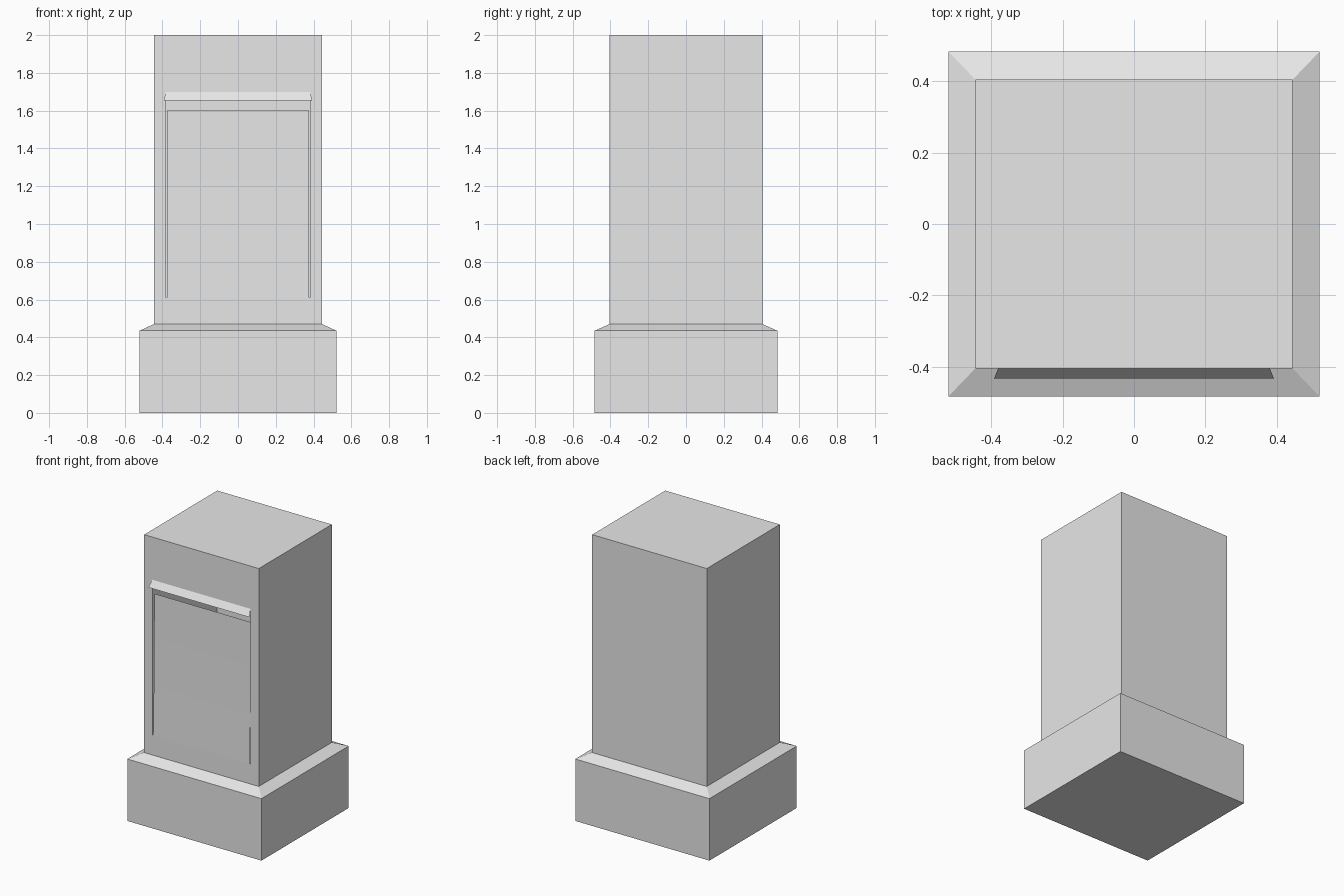
import bpy
import bmesh

cube = bpy.data.objects.get("Cube")
if cube:
    bpy.data.objects.remove(cube, do_unlink=True)

grey = bpy.data.materials.new("light grey")
grey.use_nodes = True
grey.diffuse_color = (0.8, 0.8, 0.8, 1)
grey.node_tree.nodes["Principled BSDF"].inputs["Base Color"].default_value = (0.8, 0.8, 0.8, 1)


def finish(name, bm, smooth=False):
    mesh = bpy.data.meshes.new(name)
    bm.to_mesh(mesh)
    bm.free()
    mesh.materials.append(grey)
    for poly in mesh.polygons:
        poly.use_smooth = smooth
    obj = bpy.data.objects.new(name, mesh)
    bpy.context.collection.objects.link(obj)
    return obj


def ring(bm, hx, hy, z):
    corners = ((-hx, -hy), (hx, -hy), (hx, hy), (-hx, hy))
    return [bm.verts.new((x, y, z)) for x, y in corners]


def bridge(bm, a, b, sides):
    for i in sides:
        j = (i + 1) % 4
        bm.faces.new((a[i], a[j], b[j], b[i]))


SHAFT_X, SHAFT_Y, LEDGE, TOP = 0.445, 0.405, 0.47, 2.0
HOLE_X, HOLE_LOW, HOLE_HIGH = 0.381, 0.61, 1.70

# Plinth with sloped ledge
bm = bmesh.new()
rings = [ring(bm, 0.521, 0.484, 0), ring(bm, 0.521, 0.484, 0.435),
         ring(bm, SHAFT_X, SHAFT_Y, LEDGE)]
bm.faces.new(reversed(rings[0]))
for low, high in zip(rings, rings[1:]):
    bridge(bm, low, high, range(4))
finish("plinth", bm)

# Hollow shaft: closed sides and top, front face framed around an opening
bm = bmesh.new()
low, high = ring(bm, SHAFT_X, SHAFT_Y, LEDGE), ring(bm, SHAFT_X, SHAFT_Y, TOP)
bridge(bm, low, high, (1, 2, 3))
bm.faces.new(high)
outer = [low[0], low[1], high[1], high[0]]
inner = [bm.verts.new((x, -SHAFT_Y, z)) for x, z in
         ((-HOLE_X, HOLE_LOW), (HOLE_X, HOLE_LOW), (HOLE_X, HOLE_HIGH), (-HOLE_X, HOLE_HIGH))]
bridge(bm, outer, inner, range(4))
finish("shaft", bm)

# Front flap: thin sheet easing slightly inward above its lower edge
bm = bmesh.new()
steps, flap_top, recess = 12, 1.60, 0.012
previous = None
for i in range(steps + 1):
    t = i / steps
    y = -SHAFT_Y + recess * (1 - (1 - t) ** 2)
    z = HOLE_LOW + (flap_top - HOLE_LOW) * t
    row = [bm.verts.new((x, y, z)) for x in (-HOLE_X + 0.006, HOLE_X - 0.006)]
    if previous:
        bm.faces.new((previous[0], previous[1], row[1], row[0]))
    previous = row
finish("front_flap", bm, smooth=True)

# Sloped sheet hood over the slot
bm = bmesh.new()
bm.faces.new([bm.verts.new(p) for p in (
    (-0.393, -0.434, 1.655), (0.393, -0.434, 1.655),
    (HOLE_X, -SHAFT_Y, HOLE_HIGH), (-HOLE_X, -SHAFT_Y, HOLE_HIGH))])
finish("slot_hood", bm)
